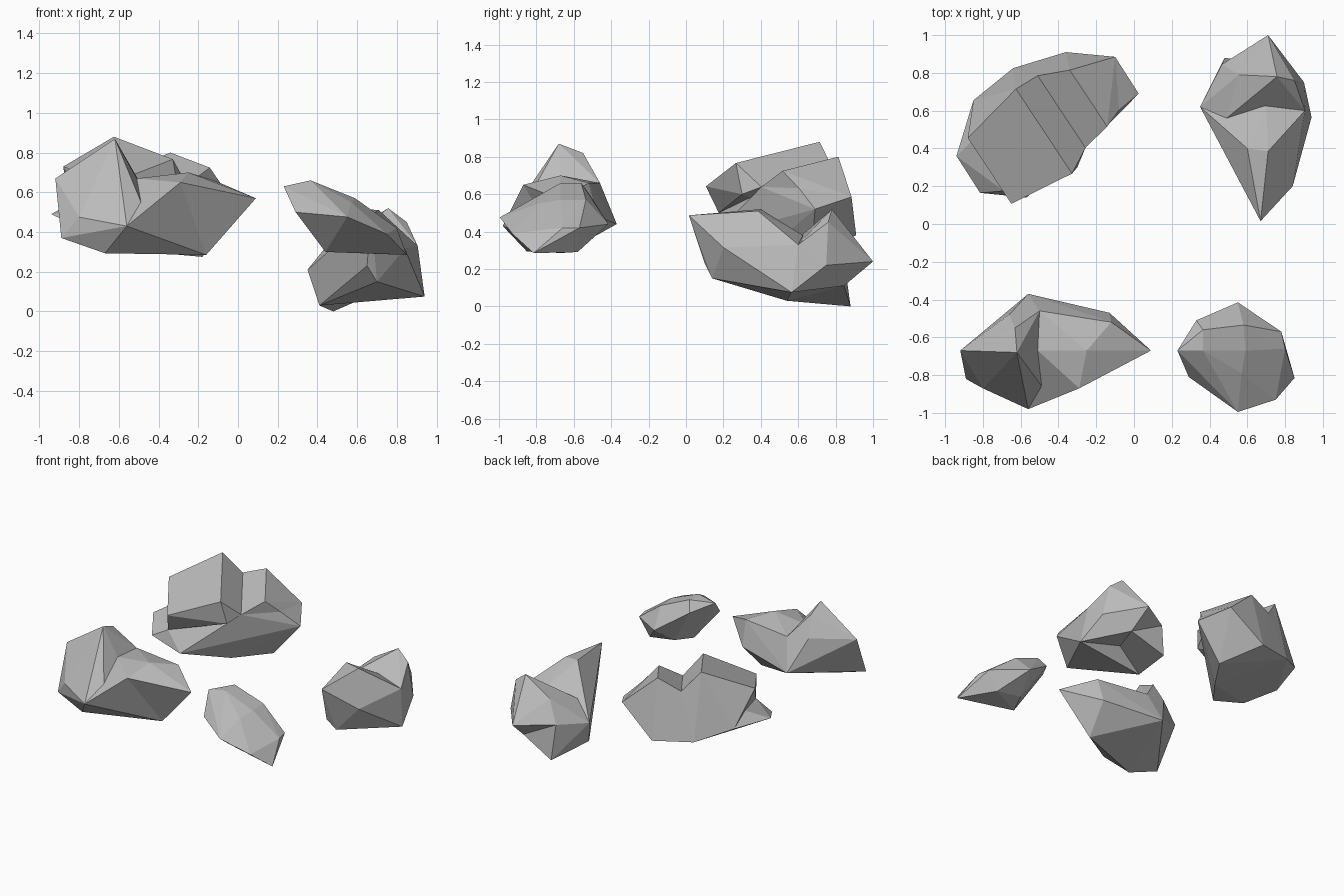
import bpy
import bmesh
import math
from mathutils import Vector

old = bpy.data.objects.get("Cube")
if old:
    bpy.data.objects.remove(old, do_unlink=True)

# One plain stone colour
STONE = (0.5, 0.5, 0.5, 1.0)
stone = bpy.data.materials.new("stone grey")
stone.use_nodes = True
stone.diffuse_color = STONE
shader = next(n for n in stone.node_tree.nodes if n.type == "BSDF_PRINCIPLED")
shader.inputs["Base Color"].default_value = STONE
shader.inputs["Roughness"].default_value = 0.9


def make_chunk(name, points):
    """A faceted convex lump wrapped around a few corner points."""
    bm = bmesh.new()
    for point in points:
        bm.verts.new(point)
    hull = bmesh.ops.convex_hull(bm, input=bm.verts[:])
    loose = {g for g in hull["geom_interior"] + hull["geom_unused"]
             if isinstance(g, bmesh.types.BMVert)}
    bmesh.ops.delete(bm, geom=list(loose), context="VERTS")
    bmesh.ops.dissolve_limit(bm, angle_limit=math.radians(5),
                             verts=bm.verts[:], edges=bm.edges[:])
    bmesh.ops.recalc_face_normals(bm, faces=bm.faces[:])
    mesh = bpy.data.meshes.new(name)
    bm.to_mesh(mesh)
    bm.free()
    mesh.materials.append(stone)
    chunk = bpy.data.objects.new(name, mesh)
    bpy.context.collection.objects.link(chunk)
    return chunk


def make_rock(name, *chunks):
    """Fuse several lumps into one rock, leaving notches between them."""
    rock = make_chunk(name, chunks[0])
    for points in chunks[1:]:
        lump = make_chunk(name + "_lump", points)
        union = rock.modifiers.new("fuse", "BOOLEAN")
        union.operation = "UNION"
        union.solver = "EXACT"
        union.object = lump
        bpy.context.view_layer.objects.active = rock
        bpy.ops.object.modifier_apply(modifier=union.name)
        bpy.data.objects.remove(lump, do_unlink=True)
    return rock


# Stepped rock: parallel ridges and valleys run along one grain direction
grain = Vector((0.55, -0.83, -0.21))


def grain_line(start, length):
    start = Vector(start)
    return [start, start + grain * length]


outer_edge = grain_line((-.88, .455, .73), .42)
high_ridge = grain_line((-.625, .715, .88), .54)
valley = grain_line((-.51, .785, .735), .46)
low_ridge = grain_line((-.34, .815, .80), .36)
shoulder = grain_line((-.205, .795, .68), .23)
back_rim = [(-.36, .91, .38), (-.64, .825, .41), (-.85, .655, .5)]
back_corner = [(-.10, .885, .585)]
lower_body = back_rim + back_corner + valley + shoulder + [
    (-.94, .36, .49), (-.815, .165, .43), (-.69, .175, .5),
    (.025, .69, .52), (-.57, .14, .37), (-.35, .42, .29), (-.18, .67, .275)]
make_rock("stepped_rock", lower_body,
          outer_edge + high_ridge + valley + back_rim[1:] + [(-.69, .175, .5), (-.3, .3, .6)],
          valley + low_ridge + shoulder + back_corner + back_rim[:1])

# Peaked rock: a tall peak, a swollen belly and a long pointed nose
saddle = [(-.51, -.67, .67), (-.5, -.46, .66), (-.56, -.37, .44)]
belly = [(-.48, -.87, .53), (-.56, -.98, .43), (-.67, -.85, .293)]
keel = [(-.29, -.87, .65), (-.16, -.65, .285)]
peak = [(-.92, -.67, .67), (-.62, -.68, .87), (-.63, -.55, .82),
        (-.66, -.48, .68), (-.8, -.87, .475), (-.89, -.82, .37)]
nose = [(-.25, -.67, .70), (-.12, -.52, .66), (-.13, -.47, .48), (.09, -.67, .57)]
make_rock("peaked_rock", saddle + belly + peak, saddle + belly + keel,
          saddle + keel + nose)

# Split rock: an overhanging front spur, a rear spur and a short foot
notch = [(.70, .625, .38), (.49, .56, .33), (.905, .6, .33),
         (.94, .565, .075), (.35, .62, .21)]
heel = [(.41, .54, .03), (.73, .845, .11), (.71, 1, .24)]
front_spur = [(.67, .015, .487), (.71, .385, .51), (.6, .4, .52),
              (.84, .2, .315), (.7, .14, .15), (.65, .1, .23)]
rear_spur = [(.757, .78, .52), (.555, .79, .4), (.85, .76, .45),
             (.9, .75, .22), (.465, .845, .25)]
foot = [(.48, .88, 0), (.35, .62, .21), (.465, .845, .25), (.7, .6, .2)]
make_rock("split_rock", notch + heel[:1] + front_spur,
          notch + heel[1:] + rear_spur, heel[:2] + foot)

# Rounded rock: one leaning convex lump
crown = [(.23, -.67, .63), (.365, -.56, .66), (.365, -.67, .66),
         (.58, -.535, .57), (.59, -.67, .57), (.57, -.79, .55)]
girdle = [(.33, -.51, .59), (.55, -.415, .44), (.78, -.57, .42), (.8, -.66, .42),
          (.75, -.93, .39), (.55, -.995, .476), (.29, -.81, .5)]
underside = [(.85, -.815, .285), (.44, -.72, .3), (.7, -.58, .29), (.5, -.58, .32)]
make_rock("rounded_rock", crown + girdle + underside)
